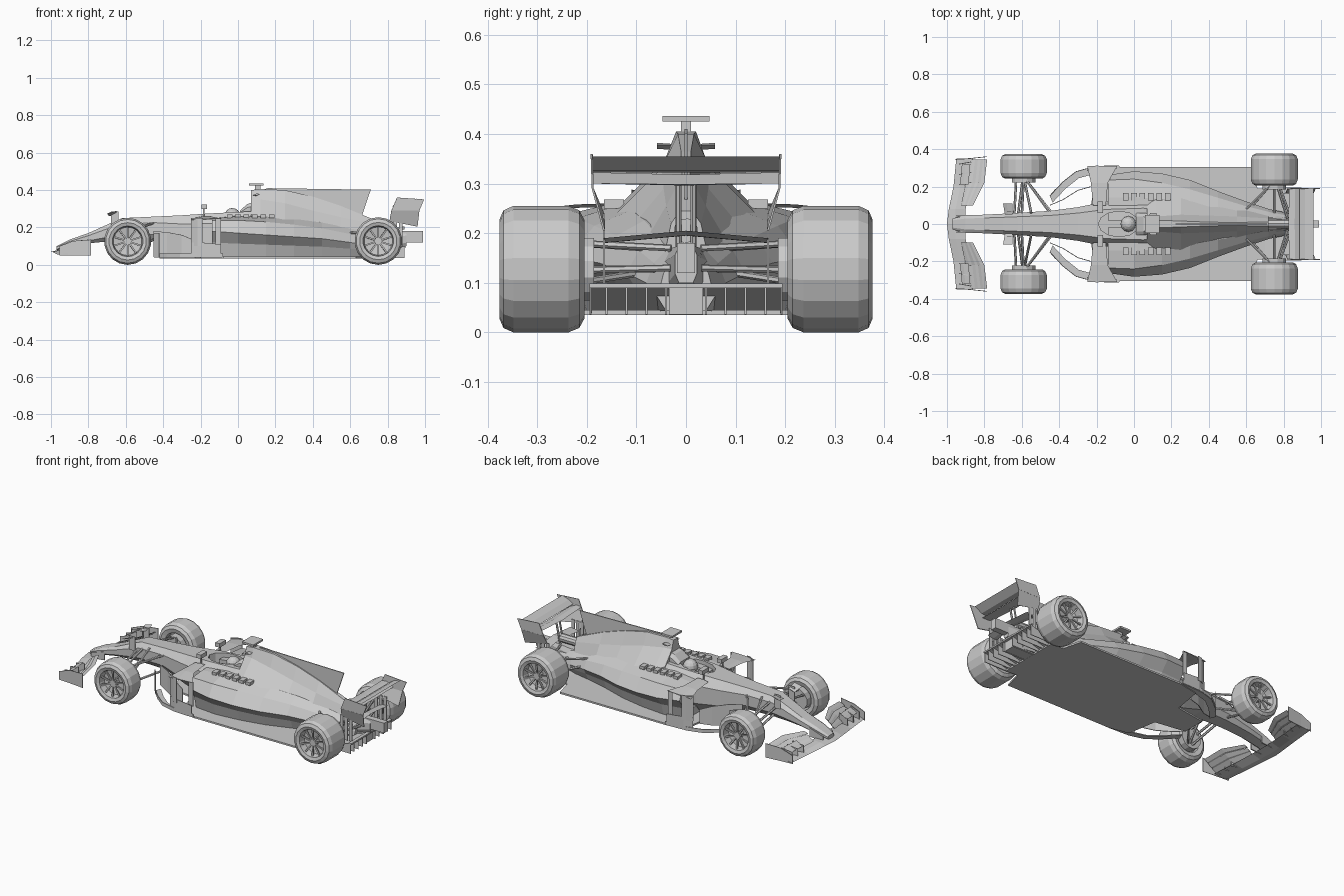
import bpy, bmesh, math
from mathutils import Vector


def make(name, verts, faces, mirror=False, thick=0):
    bm = bmesh.new()
    vs = [bm.verts.new(v) for v in verts]
    for f in faces:
        bm.faces.new([vs[i] for i in f])
    bmesh.ops.recalc_face_normals(bm, faces=bm.faces)
    me = bpy.data.meshes.new(name)
    bm.to_mesh(me)
    bm.free()
    ob = bpy.data.objects.new(name, me)
    bpy.context.collection.objects.link(ob)
    if thick:
        m = ob.modifiers.new("thickness", 'SOLIDIFY')
        m.thickness, m.offset = thick, 0
    if mirror:
        m = ob.modifiers.new("mirror", 'MIRROR')
        m.use_axis = (False, True, False)
    return ob


def loft(name, rings, mirror=False):
    n, k = len(rings[0]), len(rings)
    faces = [(r * n + i, r * n + (i + 1) % n, (r + 1) * n + (i + 1) % n, (r + 1) * n + i)
             for r in range(k - 1) for i in range(n)]
    faces += [tuple(range(n)), tuple(range((k - 1) * n, k * n))]
    return make(name, [v for r in rings for v in r], faces, mirror)


def sheet(name, path, mirror=True, thick=.004):
    """Upright sheet; path points are (x, y, z_low, z_high)."""
    verts = [p for x, y, a, b in path for p in ((x, y, a), (x, y, b))]
    faces = [(2 * i, 2 * i + 1, 2 * i + 3, 2 * i + 2) for i in range(len(path) - 1)]
    return make(name, verts, faces, mirror, thick)


def flat(name, pts, mirror=True, thick=.005):
    return make(name, pts, [tuple(range(len(pts)))], mirror, thick)


def box(name, x, y, z, mirror=False):
    return loft(name, [[(a, y[0], z[0]), (a, y[1], z[0]), (a, y[1], z[1]), (a, y[0], z[1])] for a in x], mirror)


def wing(name, stations, t=.006, mirror=True):
    """Blade through stations (y, x_lead, z_lead, x_trail, z_trail)."""
    rings = []
    for y, a, za, b, zb in stations:
        mx, mz = a + (b - a) * .4, za + (zb - za) * .35
        rings.append([(a, y, za), (mx, y, mz + t / 2), (b, y, zb), (mx, y, mz - t / 2)])
    return loft(name, rings, mirror)


def rod(name, p, q, r, n=6, mirror=True):
    p, q = Vector(p), Vector(q)
    d = (q - p).normalized()
    u = d.orthogonal().normalized()
    w = d.cross(u)
    ang = [2 * math.pi * i / n for i in range(n)]
    return loft(name, [[e + r * (u * math.cos(a) + w * math.sin(a)) for a in ang] for e in (p, q)], mirror)


def octo(x, w, zb, zt):
    c, h = w * .35, (zt - zb) * .25
    half = [(w - c, zb), (w, zb + h), (w, zt - h), (w - c, zt)]
    return [(x, y, z) for y, z in half] + [(x, -y, z) for y, z in reversed(half)]


# nose and survival cell, with the cockpit opening cut out
cell = loft("nose_and_chassis", [octo(*s) for s in [
    (-.97, .03, .078, .1), (-.9, .045, .095, .135), (-.8, .05, .115, .17), (-.7, .055, .125, .215),
    (-.62, .06, .13, .25), (-.45, .07, .13, .258), (-.3, .09, .08, .265), (-.15, .12, .06, .275),
    (.05, .13, .05, .285), (.15, .12, .05, .28)]])
cut = loft("cockpit_cutter", [[(-.08 + .11 * math.cos(a * math.pi / 6), .068 * math.sin(a * math.pi / 6), z)
                               for a in range(12)] for z in (.19, .4)])
m = cell.modifiers.new("cockpit", 'BOOLEAN')
m.operation, m.object, m.solver = 'DIFFERENCE', cut, 'EXACT'
bpy.context.view_layer.objects.active = cell
bpy.ops.object.modifier_apply(modifier="cockpit")
bpy.data.objects.remove(cut)

# driver's helmet, headrest, mirrors, nose fins
bpy.ops.mesh.primitive_uv_sphere_add(segments=12, ring_count=8, radius=.042, location=(-.03, 0, .262))
bpy.context.object.name = "helmet"
loft("headrest", [octo(.01, .06, .25, .29), octo(.05, .06, .25, .325), octo(.12, .05, .25, .35)])
box("mirror_post", (-.186, -.178), (.088, .094), (.24, .3), True)
box("mirror", (-.195, -.165), (.06, .12), (.298, .322), True)
box("nose_fin_post", (-.68, -.64), (.066, .07), (.2, .285), True)
wing("nose_fin", [(.05, -.69, .26, -.65, .275), (.11, -.7, .275, -.65, .288)])

# engine cover with roll hoop intake
rings = []
for x, wt, zt, wm, zm, wb, zb in [
        (.07, .02, .4, .035, .35, .1, .27), (.12, .02, .405, .04, .35, .14, .25), (.25, .016, .4, .05, .33, .15, .23),
        (.4, .01, .365, .045, .29, .12, .2), (.55, .008, .315, .04, .255, .09, .17), (.72, .012, .245, .03, .22, .045, .15)]:
    half = [(wb, zb - .05), (wb, zb), (wm, zm), (wt, zt)]
    rings.append([(x, y, z) for y, z in half] + [(x, -y, z) for y, z in reversed(half)])
loft("engine_cover", rings)
flat("shark_fin", [(.13, 0, .4), (.16, 0, .41), (.71, 0, .402), (.655, 0, .24), (.3, 0, .24)], False, .006)
box("camera_post", (.09, .12), (-.01, .01), (.4, .425))
loft("roof_camera", [[(x, y, .425 + z) for y, z in ((-.047, 0), (.047, 0), (.047, .011), (-.047, .011))]
                     for x in (.06, .135)])
wing("intake_winglet", [(.03, .08, .372, .12, .378), (.058, .085, .375, .12, .378)], .012)
rod("exhaust", (.68, 0, .205), (.83, 0, .205), .025, 10, False)

# sidepods with recessed inlets
rings = []
for x, zt, ys, zs, yw, zw, yb in [
        (-.14, .25, .235, .238, .262, .18, .2), (0, .265, .24, .238, .282, .17, .215), (.15, .262, .22, .23, .27, .16, .2),
        (.3, .25, .185, .215, .235, .15, .17), (.45, .23, .14, .195, .175, .14, .12), (.6, .2, .095, .165, .12, .12, .08),
        (.72, .17, .065, .14, .08, .1, .055), (.82, .15, .045, .12, .05, .1, .04)]:
    rings.append([(x, .02, zt), (x, ys * .6, zt - .004), (x, ys, zs), (x, yw, zw), (x, yb + .02, zw * .55 + .02),
                  (x, yb, .043), (x, .02, .043)])
inlet = [(-.14, .13 + (y - .18) * .7 + .05, .165 + (z - .165) * .6) for _, y, z in rings[0]]
lip = [(-.06, y, z) for _, y, z in inlet]
loft("sidepod", [lip, inlet] + rings, True)
for i in range(6):
    x = -.06 + i * .045
    box("cooling_louvre", (x, x + .03), (.125, .165), (.25, .268), True)

# floor, splitter and footplates
half = [(-.42, .07), (-.23, .1), (-.2, .28), (-.08, .305), (.63, .305), (.66, .19), (.74, .19)]
plan = half + [(x, -y) for x, y in reversed(half)]
loft("floor", [[(x, y, z) for x, y in plan] for z in (.035, .045)])
vane = [(-.45, .15), (-.38, .225), (-.31, .28), (-.22, .305), (-.08, .312)]
make("footplate", [v for x, y in vane for v in ((x, y, .042), (x + .015, y - .035, .042))],
     [(2 * i, 2 * i + 1, 2 * i + 3, 2 * i + 2) for i in range(4)], True, .005)

# bargeboards and turning vanes
sheet("bargeboard", [(-.45, .1, .06, .18), (-.38, .13, .045, .175), (-.3, .18, .045, .16), (-.23, .2, .045, .13)])
sheet("outer_bargeboard", [(-.45, .15, .042, .17), (-.42, .185, .042, .17)])
sheet("vane_rail", [(x, y, .042, .062) for x, y in vane])
sheet("pod_vane", [(-.25, .285, .1, .25), (-.215, .308, .1, .25), (-.19, .312, .1, .25)])
sheet("pod_vane_foot", [(-.25, .29, .042, .12), (-.2, .308, .042, .12), (-.09, .312, .042, .11)])
wing("pod_wing", [(.1, -.22, .255, -.15, .262), (.22, -.23, .252, -.14, .258), (.31, -.25, .24, -.09, .248)])
sheet("pod_strut", [(-.12, .3, .1, .248), (-.09, .3, .1, .248)])

# front wing
wing("front_main_plane", [(0, -1, .07, -.9, .078), (.08, -.99, .068, -.9, .08), (.2, -.965, .056, -.875, .062),
                          (.35, -.95, .056, -.86, .06)], .014)
flaps = [[(.1, -.925, .085, -.9, .1), (.22, -.9, .07, -.855, .09), (.345, -.88, .062, -.84, .08)],
         [(.1, -.905, .103, -.88, .115), (.22, -.865, .093, -.825, .113), (.345, -.85, .083, -.81, .1)],
         [(.1, -.885, .12, -.86, .13), (.22, -.835, .117, -.8, .135), (.345, -.82, .103, -.785, .12)],
         [(.21, -.93, .1, -.885, .122), (.32, -.92, .095, -.875, .12)]]
for f in flaps:
    wing("front_flap", f)
sheet("front_endplate", [(-.955, .345, .05, .1), (-.88, .35, .05, .128), (-.785, .36, .05, .135)])
for y in (.21, .265, .32):
    sheet("front_strake", [(-.935, y, .055, .105), (-.87, y + .012, .055, .122)])
sheet("nose_pylon", [(-.95, .045, .068, .1), (-.86, .045, .078, .13)], True, .008)


# wheels: revolved tyre and rim, then spokes
def wheel(label, cx, y0, y1, r):
    prof = [(.02, y0 + .035), (.07, y0 + .03), (.075, y0 + .006), (.1, y0), (r - .009, y0 + .01), (r, y0 + .032),
            (r, y1 - .028), (r - .009, y1 - .008), (.1, y1), (.082, y1 - .006), (.076, y1 - .045), (.02, y1 - .055)]
    n = 18
    loft(label + "_wheel", [[(cx + a * math.sin(2 * math.pi * i / n), y, r - a * math.cos(2 * math.pi * i / n))
                             for i in range(n)] for a, y in prof], True)
    rod(label + "_hub", (cx, y0 - .01, r), (cx, y1 - .018, r), .02, 10)
    rod(label + "_brake_duct", (cx, y0 - .02, r), (cx, y0 + .03, r), .065, 12)
    for i in range(10):
        a = math.pi * i / 5
        s, c = math.sin(a), math.cos(a)
        rod(label + "_spoke", (cx + .015 * s, y1 - .024, r + .015 * c), (cx + .078 * s, y1 - .018, r + .078 * c), .006, 4)


wheel("front", -.59, .242, .373, .126)
wheel("rear", .75, .205, .376, .1275)

# suspension arms: chassis end, then wheel end
for p, q in [((-.6, .05, .22), (-.59, .24, .18)), ((-.45, .06, .225), (-.58, .24, .18)),
             ((-.62, .05, .145), (-.595, .24, .08)), ((-.44, .06, .14), (-.58, .24, .08)),
             ((-.55, .06, .24), (-.585, .23, .09)), ((-.64, .05, .2), (-.63, .24, .16)),
             ((.6, .08, .17), (.74, .22, .18)), ((.82, .03, .17), (.76, .22, .18)),
             ((.6, .06, .125), (.74, .22, .1)), ((.84, .03, .13), (.77, .22, .125)),
             ((.75, .03, .128), (.75, .22, .128))]:
    rod("suspension_arm", p, q, .007)

# gearbox, crash structure and tail light
loft("gearbox", [octo(.55, .06, .05, .18), octo(.75, .045, .06, .17), octo(.9, .022, .1, .175)])
box("tail_light", (.86, .99), (-.018, .018), (.12, .18))

# diffuser with fences
flat("diffuser_ramp", [(.7, .195, .042), (.7, -.195, .042), (.89, -.195, .095), (.89, .195, .095)], False)
box("diffuser_lip", (.875, .895), (-.195, .195), (.09, .099))
for y in (.04, .08, .12, .16, .193):
    sheet("diffuser_fence", [(.7, y, .036, .044), (.89, y, .036, .095)])
box("diffuser_centre", (.7, .88), (-.034, .034), (.036, .09))

# rear wing
wing("rear_main_plane", [(-.188, .83, .318, .91, .3), (0, .825, .312, .91, .298), (.188, .83, .318, .91, .3)], .022, False)
wing("rear_flap", [(-.188, .885, .322, .96, .355), (.188, .885, .322, .96, .355)], .014, False)
flat("rear_endplate", [(.85, .19, .36), (.995, .19, .35), (.97, .188, .29), (.82, .188, .29)], True, .004)
flat("rear_endplate_waist", [(.82, .188, .29), (.97, .188, .29), (.96, .165, .205), (.81, .165, .235)], True, .004)
for x in (.8, .83, .86):
    sheet("rear_endplate_strut", [(x, .165, .095, .24), (x + .02, .165, .095, .24)])
rod("rear_wing_pillar", (.83, .015, .17), (.86, .015, .31), .006)
wing("rear_low_winglet", [(0, .84, .195, .89, .205), (.165, .83, .18, .89, .19)])
